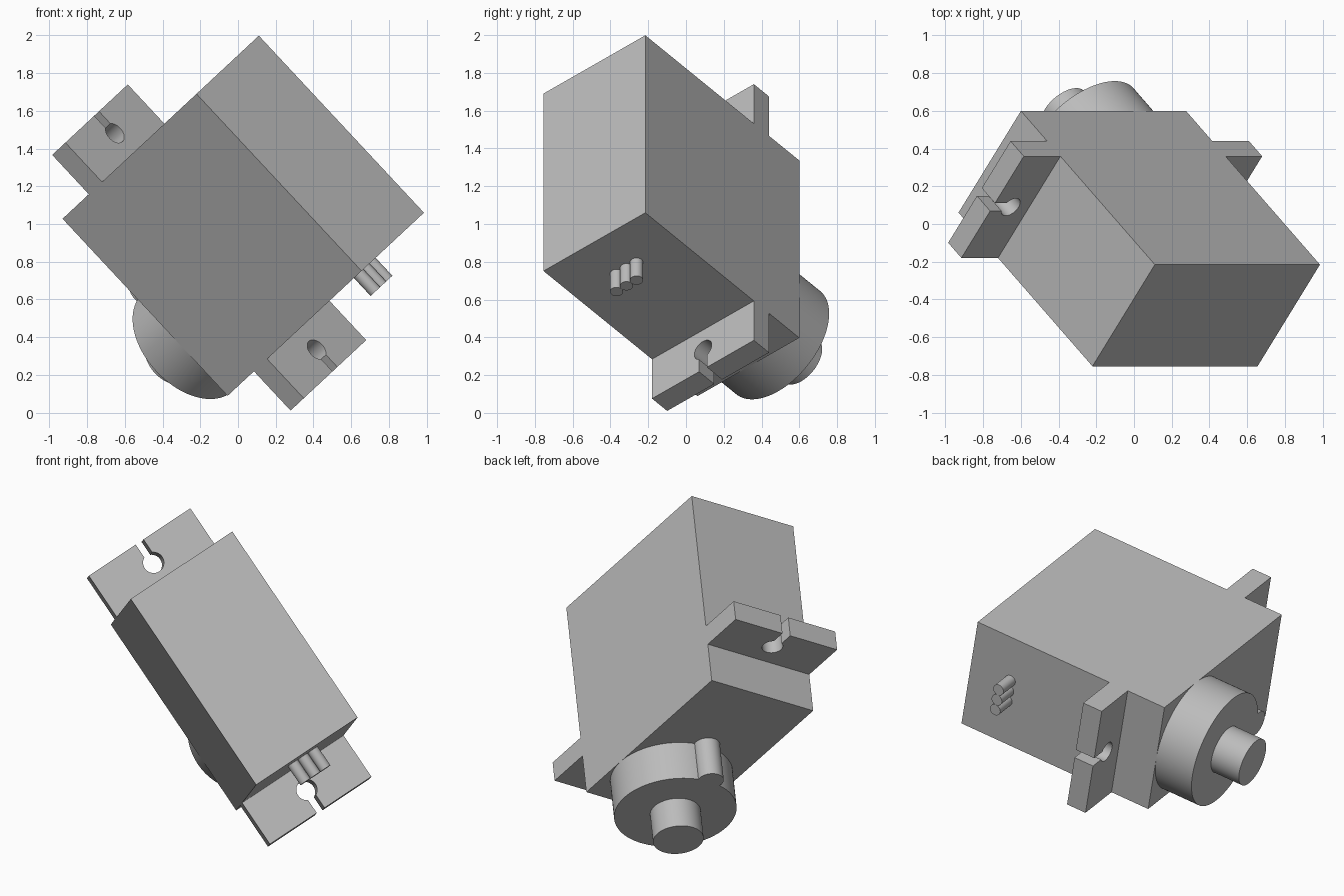
import bpy, bmesh
from math import radians, pi, sin, cos, asin
from mathutils import Matrix

cube = bpy.data.objects.get("Cube")
if cube:
    bpy.data.objects.remove(cube, do_unlink=True)

# Single grey plastic
GREY = (0.5, 0.5, 0.5, 1)
mat = bpy.data.materials.new("grey_plastic")
mat.use_nodes = True
mat.diffuse_color = GREY
mat.node_tree.nodes["Principled BSDF"].inputs["Base Color"].default_value = GREY

# Tilted frame: local x along the case, y across it, z away from the shaft
FRAME = (Matrix.Translation((0.383, -0.485, 1.375))
         @ Matrix.Rotation(radians(47), 4, "Y") @ Matrix.Rotation(radians(40), 4, "X"))
LENGTH, WIDTH, DEPTH = 1.284, 0.704, 1.268
HALF_L, HALF_W = LENGTH / 2, WIDTH / 2


def add_part(name, bm):
    bmesh.ops.recalc_face_normals(bm, faces=bm.faces)
    mesh = bpy.data.meshes.new(name)
    bm.to_mesh(mesh)
    bm.free()
    mesh.materials.append(mat)
    obj = bpy.data.objects.new(name, mesh)
    bpy.context.collection.objects.link(obj)
    obj.matrix_world = FRAME
    bpy.ops.object.select_all(action="DESELECT")
    obj.select_set(True)
    bpy.context.view_layer.objects.active = obj
    bpy.ops.object.shade_smooth_by_angle(angle=radians(30))
    return obj


def cylinder(name, center, radius, height, turn=Matrix(), sides=64):
    bm = bmesh.new()
    bmesh.ops.create_cone(bm, cap_ends=True, segments=sides, radius1=radius,
                          radius2=radius, depth=height,
                          matrix=Matrix.Translation(center) @ turn)
    return add_part(name, bm)


# Case
bm = bmesh.new()
bmesh.ops.create_cube(bm, size=1, matrix=Matrix.Translation((0, 0, -DEPTH / 2))
                      @ Matrix.Diagonal((LENGTH, WIDTH, DEPTH, 1)))
add_part("case", bm)


# Mounting tabs with a keyhole open to the outer edge
def mounting_tab(name, side):
    reach, radius, slot = 0.285, 0.06, 0.027
    inner, outer = HALF_L, HALF_L + reach
    hole_x = inner + reach / 2
    start = asin(slot / radius)
    steps = 32
    outline = [(inner, HALF_W), (inner, -HALF_W), (outer, -HALF_W), (outer, -slot)]
    for i in range(steps + 1):
        a = -start - (2 * pi - 2 * start) * i / steps
        outline.append((hole_x + radius * cos(a), radius * sin(a)))
    outline += [(outer, slot), (outer, HALF_W)]
    bm = bmesh.new()
    face = bm.faces.new([bm.verts.new((side * x, y, -0.894)) for x, y in outline])
    result = bmesh.ops.extrude_face_region(bm, geom=[face])
    moved = [v for v in result["geom"] if isinstance(v, bmesh.types.BMVert)]
    bmesh.ops.translate(bm, verts=moved, vec=(0, 0, -0.125))
    add_part(name, bm)


mounting_tab("mounting_tab_upper", -1)
mounting_tab("mounting_tab_lower", 1)

# Gear housing, its side boss and the output shaft
axis_x = HALF_L - HALF_W
HOUSING = 0.246
cylinder("gear_housing", (axis_x, 0, -DEPTH - HOUSING / 2), HALF_W, HOUSING, sides=96)
cylinder("side_boss", (axis_x - HALF_W - 0.01, 0, -DEPTH - HOUSING / 2), 0.075, HOUSING)
SHAFT = 0.435
cylinder("output_shaft", (axis_x, 0, -DEPTH - SHAFT / 2), 0.145, SHAFT)

# Three wire stubs
for i in (-1, 0, 1):
    cylinder("wire_stub_%d" % (i + 2), (HALF_L + 0.065, i * 0.069, -0.265), 0.0345, 0.13,
             Matrix.Rotation(pi / 2, 4, "Y"), 32)
